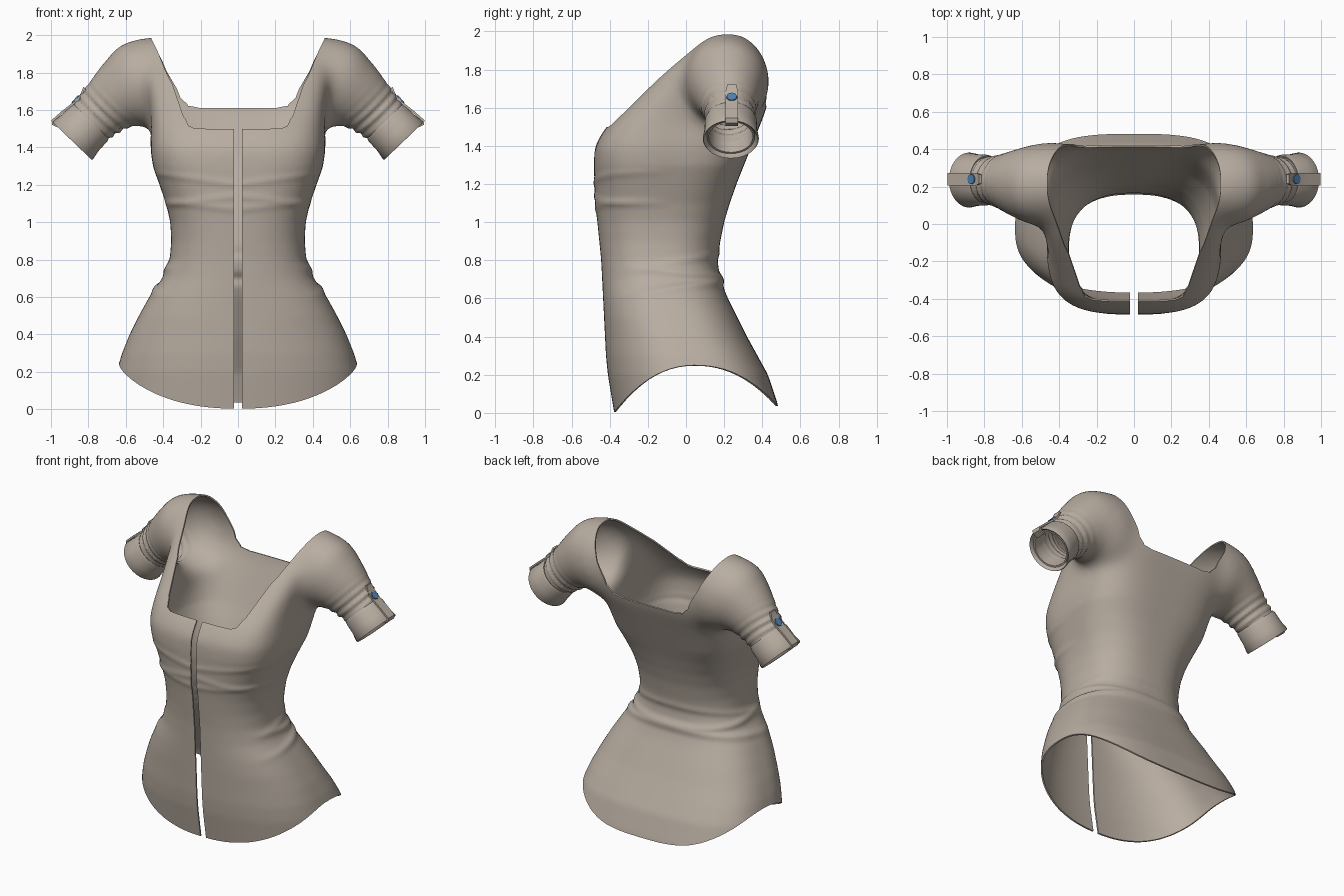
import bpy, bmesh, math
from mathutils import Vector, Matrix
from mathutils.bvhtree import BVHTree

if "Cube" in bpy.data.objects:
    bpy.data.objects.remove(bpy.data.objects["Cube"], do_unlink=True)


def material(name, rgb):
    m = bpy.data.materials.new(name)
    m.use_nodes = True
    m.diffuse_color = (*rgb, 1)
    bsdf = m.node_tree.nodes["Principled BSDF"]
    bsdf.inputs["Base Color"].default_value = (*rgb, 1)
    bsdf.inputs["Roughness"].default_value = 0.8
    return m


fabric = material("taupe fabric", (0.48, 0.418, 0.357))
blue = material("blue button", (0.08, 0.22, 0.45))


def make_object(name, bm, mat=None):
    bmesh.ops.recalc_face_normals(bm, faces=bm.faces)
    mesh = bpy.data.meshes.new(name)
    bm.to_mesh(mesh)
    bm.free()
    ob = bpy.data.objects.new(name, mesh)
    bpy.context.collection.objects.link(ob)
    if mat:
        mesh.materials.append(mat)
    return ob


def apply_modifiers(ob):
    graph = bpy.context.evaluated_depsgraph_get()
    mesh = bpy.data.meshes.new_from_object(ob.evaluated_get(graph))
    ob.modifiers.clear()
    ob.data = mesh


def smooth(ob, angle=40):
    bpy.ops.object.select_all(action='DESELECT')
    ob.select_set(True)
    bpy.context.view_layer.objects.active = ob
    bpy.ops.object.shade_smooth_by_angle(angle=math.radians(angle))


def loft(bm, rings, closed=False):
    loops = [[bm.verts.new(p) for p in ring] for ring in rings]
    pairs = list(zip(loops, loops[1:]))
    if closed:
        pairs.append((loops[-1], loops[0]))
    for a, b in pairs:
        for i in range(len(a)):
            j = (i + 1) % len(a)
            bm.faces.new((a[i], a[j], b[j], b[i]))
    if not closed:
        bm.faces.new(loops[0][::-1])
        bm.faces.new(loops[-1])


def clamp(v):
    return min(1, max(0, v))


def torso_ring(z, w, front, back, n, count=72):
    mid, half = (front + back) / 2, (back - front) / 2
    ring = []
    for i in range(count):
        a = math.tau * i / count
        c, s = math.cos(a), math.sin(a)
        # the seat is squarer than the belly
        e = 2 / (n + (.7 * clamp((.8 - z) / .5) if s > 0 else 0))
        ring.append((w * math.copysign(abs(c) ** e, c),
                     mid + half * math.copysign(abs(s) ** e, s), z))
    return ring


def tube_ring(side, centre, axis, r, yc, ry, count=40):
    # ring square to an axis lying in the xz plane
    ax = Vector((axis[0], 0, axis[1])).normalized()
    up = Vector((-ax.z, 0, ax.x))
    ring = []
    for i in range(count):
        a = math.tau * i / count
        p = Vector((centre[0], yc, centre[1])) + up * r * math.cos(a)
        ring.append((side * p.x, p.y + ry * math.sin(a), p.z))
    return ring


# body sections: height, half width, front, back, squareness
sections = [
    (-.1, .68, -.36, .51, 2.3), (.05, .67, -.385, .48, 2.3), (.2, .65, -.41, .43, 2.3),
    (.3, .62, -.42, .375, 2.3), (.4, .58, -.425, .32, 2.3), (.5, .53, -.43, .27, 2.4),
    (.6, .475, -.435, .22, 2.4), (.7, .405, -.44, .18, 2.4), (.8, .365, -.445, .165, 2.5),
    (.9, .357, -.455, .18, 2.5), (1, .362, -.465, .2, 2.6), (1.1, .385, -.477, .23, 2.7),
    (1.2, .42, -.48, .265, 2.9), (1.3, .455, -.483, .305, 3.2), (1.4, .47, -.48, .345, 3.4),
    (1.5, .465, -.42, .385, 3.8), (1.6, .47, -.315, .425, 4.5), (1.7, .485, -.215, .44, 4.8),
    (1.8, .5, -.115, .43, 4.8), (1.9, .51, .0, .395, 4.4), (1.99, .5, .12, .33, 3)]

# sleeve stations: centre, axis, radius, y centre, y radius
cuff_axis = Vector((.69, -.72))
cuff_end = Vector((.885, 1.435))
sleeve = [
    ((.28, 1.74), (1, 0), .255, .215, .2), ((.42, 1.735), (1, -.04), .258, .212, .228),
    ((.5, 1.74), (1, -.14), .248, .212, .224), ((.585, 1.735), (1, -.26), .222, .21, .208),
    ((.67, 1.665), (1, -.4), .178, .22, .17),
    ((.74, 1.58), (1, -.65), .152, .23, .13), ((.79, 1.535), cuff_axis, .128, .235, .123),
    (tuple(cuff_end + cuff_axis * .03), cuff_axis, .126, .235, .128)]

bm = bmesh.new()
loft(bm, [torso_ring(*s) for s in sections])
for side in (-1, 1):
    loft(bm, [tube_ring(side, *s) for s in sleeve])
shirt = make_object("shirt_body", bm)

# fuse body and sleeves
remesh = shirt.modifiers.new("fuse", 'REMESH')
remesh.mode, remesh.voxel_size = 'VOXEL', 0.015
relax = shirt.modifiers.new("relax", 'SMOOTH')
relax.factor, relax.iterations = 0.5, 10
apply_modifiers(shirt)

# blend the shoulders softly into the body
group = shirt.vertex_groups.new(name="shoulders")
for v in shirt.data.vertices:
    weight = clamp((v.co.z - 1.3) / .15) * clamp((.76 - abs(v.co.x)) / .12)
    if weight > 0:
        group.add([v.index], weight, 'REPLACE')
blend = shirt.modifiers.new("blend", 'SMOOTH')
blend.factor, blend.iterations, blend.vertex_group = 0.5, 90, group.name
apply_modifiers(shirt)


def bump(v, width):
    return math.exp(-(v / width) ** 2)


# fabric folds at the waist, under the bust and along the sleeves
def fold_depth(p):
    x, y, z = abs(p.x), p.y, p.z
    side = clamp((y + .35) / .3)
    d = side * (.012 * bump(z - .66 - .15 * y, .022) + .011 * bump(z - .73 + .1 * y, .02)
                + .006 * bump(z - .8 - .2 * y, .02))
    front = clamp((-.08 - y) / .25)
    if x < .5:
        for z0, slope, amp in ((1.07, .1, .005), (1.14, -.12, .005), (1.2, .14, .005)):
            d += front * amp * bump(z - z0 - slope * x, .018)
    along = (Vector((x, z)) - cuff_end).dot(cuff_axis)
    if x > .52 and z > 1.3:
        d += .006 * math.sin(along * 130 + y * 16) * bump(along + .2, .07)
    return d


offsets = [v.normal * fold_depth(v.co) for v in shirt.data.vertices]
for v, off in zip(shirt.data.vertices, offsets):
    v.co += off

# cutters for the neck, hem, front opening and sleeve ends
cutters = []


def add_cutter(name, rings):
    bm = bmesh.new()
    loft(bm, rings)
    bmesh.ops.triangulate(bm, faces=bm.faces)
    ob = make_object(name, bm)
    ob.hide_render = True
    cutters.append(ob)


def neck_profile(y, half):
    full = half + [(-x, z) for x, z in reversed(half)]
    return [(x, y, z) for x, z in full]


front_half = [(.235, 1.475), (.262, 1.485), (.285, 1.53), (.37, 1.76), (.462, 1.98), (.5, 2.2)]
back_half = [(.2, 1.645), (.27, 1.658), (.315, 1.7), (.385, 1.82), (.462, 1.98), (.5, 2.2)]
add_cutter("neck_cutter", [neck_profile(-.6, front_half), neck_profile(.7, back_half)])


def hem_height(y):
    t = (y - .05) / .43
    return .25 - (.25 if t < 0 else .21) * abs(t) ** 2.2


hem = [(-.6 + .04 * i, hem_height(-.6 + .04 * i)) for i in range(32)]
hem += [(.64, -1), (-.6, -1)]
add_cutter("hem_cutter", [[(x, y, z) for y, z in hem] for x in (-1, 1)])
add_cutter("opening_cutter", [[(x, y, z) for x, y in
           ((-.021, -.7), (.021, -.7), (.021, -.2), (-.021, -.2))] for z in (-.3, 1.62)])
for side in (-1, 1):
    ends = [cuff_end + cuff_axis * t for t in (-.015, .2)]
    add_cutter("sleeve_cutter", [tube_ring(side, c, cuff_axis, .2, .235, .2, 8) for c in ends])

trees = []
for c in cutters:
    cut = shirt.modifiers.new(c.name, 'BOOLEAN')
    cut.operation, cut.solver, cut.object = 'DIFFERENCE', 'EXACT', c
    trees.append(BVHTree.FromPolygons([v.co for v in c.data.vertices],
                                      [list(p.vertices) for p in c.data.polygons]))
apply_modifiers(shirt)
for c in cutters:
    bpy.data.objects.remove(c, do_unlink=True)

# remove the cut caps so that an open shell is left
bm = bmesh.new()
bm.from_mesh(shirt.data)
caps = []
for f in bm.faces:
    centre = f.calc_center_median()
    for tree in trees:
        hit, normal, _, dist = tree.find_nearest(centre)
        if hit and dist < 2e-4 and abs(normal.dot(f.normal)) > .98:
            caps.append(f)
            break
bmesh.ops.delete(bm, geom=caps, context='FACES')
bm.to_mesh(shirt.data)
bm.free()
shirt.data.materials.clear()
shirt.data.materials.append(fabric)
shell = shirt.modifiers.new("thickness", 'SOLIDIFY')
shell.thickness, shell.offset = 0.01, -1
apply_modifiers(shirt)
smooth(shirt, 50)

# cuffs, button tabs and buttons
for side, label in ((1, "left"), (-1, "right")):
    bm = bmesh.new()
    profile = [(-.14, .118), (-.145, .13), (-.13, .136), (-.06, .138), (-.005, .147),
               (.002, .143), (-.004, .135), (-.03, .124), (-.09, .118)]
    loft(bm, [tube_ring(side, cuff_end + cuff_axis * t, cuff_axis, r, .235, r)
              for t, r in profile], closed=True)
    smooth(make_object(label + "_cuff", bm, fabric))

    path = [(.822, 1.72), (.838, 1.68), (.87, 1.643), (.935, 1.592), (.992, 1.542),
            (.99, 1.525), (.955, 1.51)]
    bm = bmesh.new()
    rings = []
    for i, (x, z) in enumerate(path):
        a, b = Vector(path[max(i - 1, 0)]), Vector(path[min(i + 1, len(path) - 1)])
        d = (b - a).normalized() * .006
        half = .024 if i == 0 else .033
        rings.append([(side * (x + s * d.y), .24 + k * half, z - s * d.x)
                      for s, k in ((1, -1), (1, 1), (-1, 1), (-1, -1))])
    loft(bm, rings)
    smooth(make_object(label + "_cuff_tab", bm, fabric))

    bm = bmesh.new()
    out = Vector((side * .72, 0, .69))
    turn = out.to_track_quat('Z', 'Y').to_matrix().to_4x4()
    place = Matrix.Translation((side * .864, .24, 1.652)) @ turn
    bmesh.ops.create_cone(bm, cap_ends=True, segments=24, radius1=.03, radius2=.026,
                          depth=.024, matrix=place)
    smooth(make_object(label + "_button", bm, blue))
